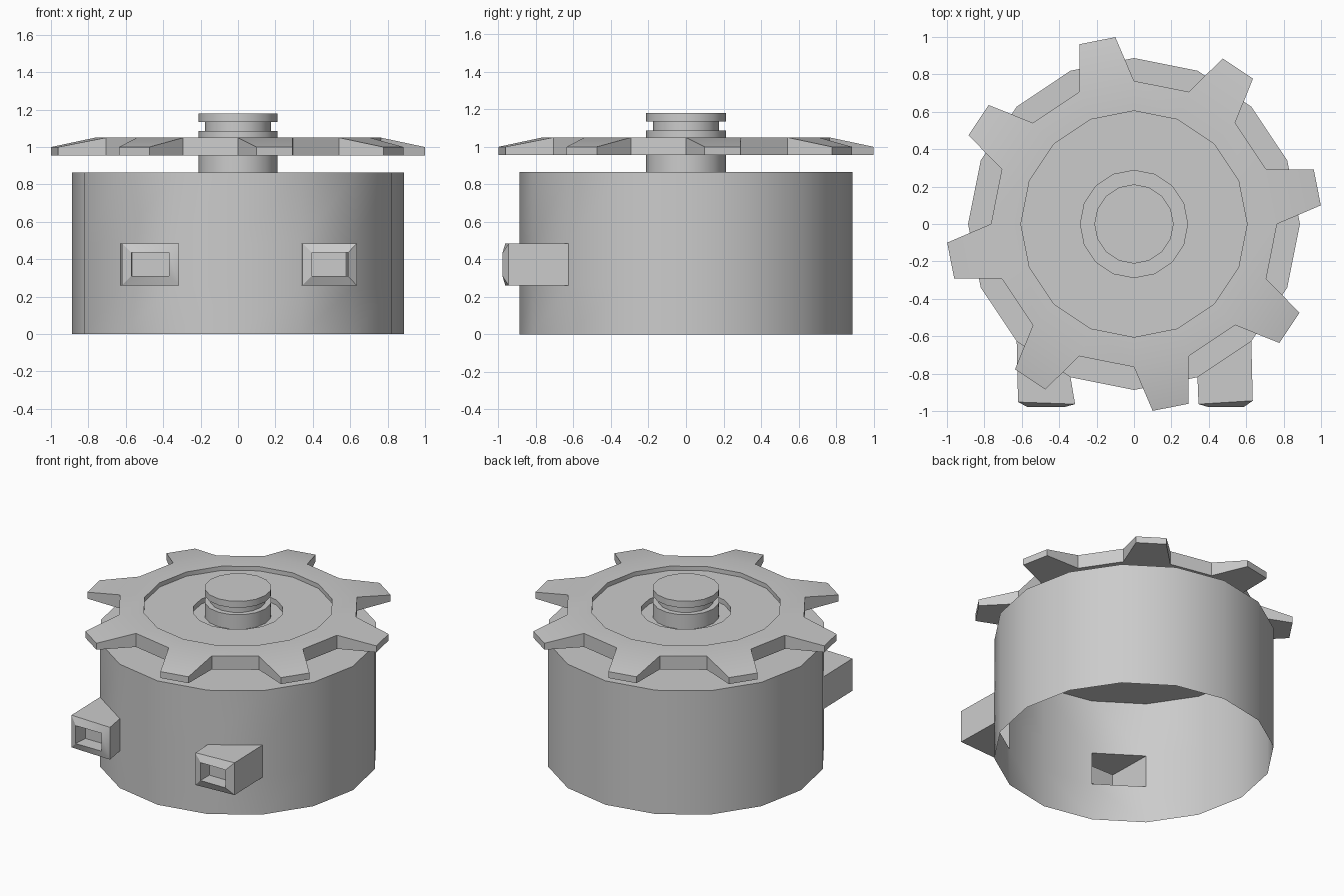
import bpy, bmesh
from math import sin, cos, radians

if "Cube" in bpy.data.objects:
    bpy.data.objects.remove(bpy.data.objects["Cube"])

SIDES = 16
STEP = 360 / SIDES


def polar(r, deg, z):
    return (r * cos(radians(deg)), r * sin(radians(deg)), z)


def lathe(bm, profile):
    """Revolve (radius, z) points; returns the vertex rings and rows of faces."""
    rings = [[bm.verts.new(polar(r, i * STEP, z)) for i in range(SIDES)] for r, z in profile]
    rows = []
    for a, b in zip(rings, rings[1:]):
        rows.append([bm.faces.new((a[i], a[(i + 1) % SIDES], b[(i + 1) % SIDES], b[i]))
                     for i in range(SIDES)])
    return rings, rows


def bridge(bm, a, b):
    n = len(a)
    for i in range(n):
        bm.faces.new((a[i], a[(i + 1) % n], b[(i + 1) % n], b[i]))


def finish(bm, name):
    bmesh.ops.recalc_face_normals(bm, faces=bm.faces)
    mesh = bpy.data.meshes.new(name)
    bm.to_mesh(mesh)
    bm.free()
    ob = bpy.data.objects.new(name, mesh)
    bpy.context.collection.objects.link(ob)
    bpy.ops.object.select_all(action='DESELECT')
    ob.select_set(True)
    bpy.context.view_layer.objects.active = ob
    bpy.ops.object.shade_smooth_by_angle(angle=radians(30))
    return ob


# Drum housing: open-bottomed shell, two wall panels pulled forward into sockets
Z0, Z1 = 0.26, 0.485
bm = bmesh.new()
rings, rows = lathe(bm, [(0.887, 0), (0.887, Z0), (0.887, Z1), (0.887, 0.865)])
bm.faces.new(rings[-1])


def socket(panel, left, right, hole_x, back_x):
    """left/right: front corner (x, y); hole_x/back_x: x range of recess mouth and back."""
    base = [rings[1][panel], rings[1][panel + 1], rings[2][panel + 1], rings[2][panel]]
    bm.faces.remove(rows[1][panel])

    def loop(l, r, z0, z1):
        return [bm.verts.new((x, y, z)) for (x, y), z in
                ((l, z0), (r, z0), (r, z1), (l, z1))]
    front = loop(left, right, Z0, Z1)
    mouth = loop((hole_x[0], -0.978), (hole_x[1], -0.978), 0.31, 0.435)
    back = loop((back_x[0], -0.88), (back_x[1], -0.88), 0.31, 0.435)
    for a, b in ((base, front), (front, mouth), (mouth, back)):
        bridge(bm, a, b)
    bm.faces.new(back)


socket(10, (-0.62, -0.952), (-0.315, -0.963), (-0.57, -0.37), (-0.563, -0.37))
socket(13, (0.345, -0.963), (0.635, -0.945), (0.395, 0.588), (0.395, 0.578))
finish(bm, "drum_housing")

# Toothed wheel: stepped recess on top, flat underside
bm = bmesh.new()
rings, rows = lathe(bm, [(0.2, 0.985), (0.287, 0.985), (0.287, 1.02), (0.605, 1.02),
                         (0.605, 1.05), (0.765, 1.05), (0.765, 0.955), (0.2, 0.955)])
top, bottom = rings[5], rings[6]
# Teeth sit on every second edge and slope down to the tip
for i in range(0, SIDES, 2):
    j = (i + 1) % SIDES
    bm.faces.remove(rows[5][i])
    a0, a1 = i * STEP + 5.7, i * STEP + 16.8
    tip = [bm.verts.new(polar(1.004, a, z)) for a, z in
           ((a0, 1.0), (a1, 1.0), (a1, 0.955), (a0, 0.955))]
    bridge(bm, [top[i], top[j], bottom[j], bottom[i]], tip)
    bm.faces.new(tip)
finish(bm, "toothed_wheel")

# Centre spindle with a grooved head
bm = bmesh.new()
rings, rows = lathe(bm, [(0.212, 0.865), (0.212, 1.086), (0.176, 1.086),
                         (0.176, 1.135), (0.212, 1.135), (0.212, 1.18)])
bm.faces.new(rings[-1])
finish(bm, "spindle")
